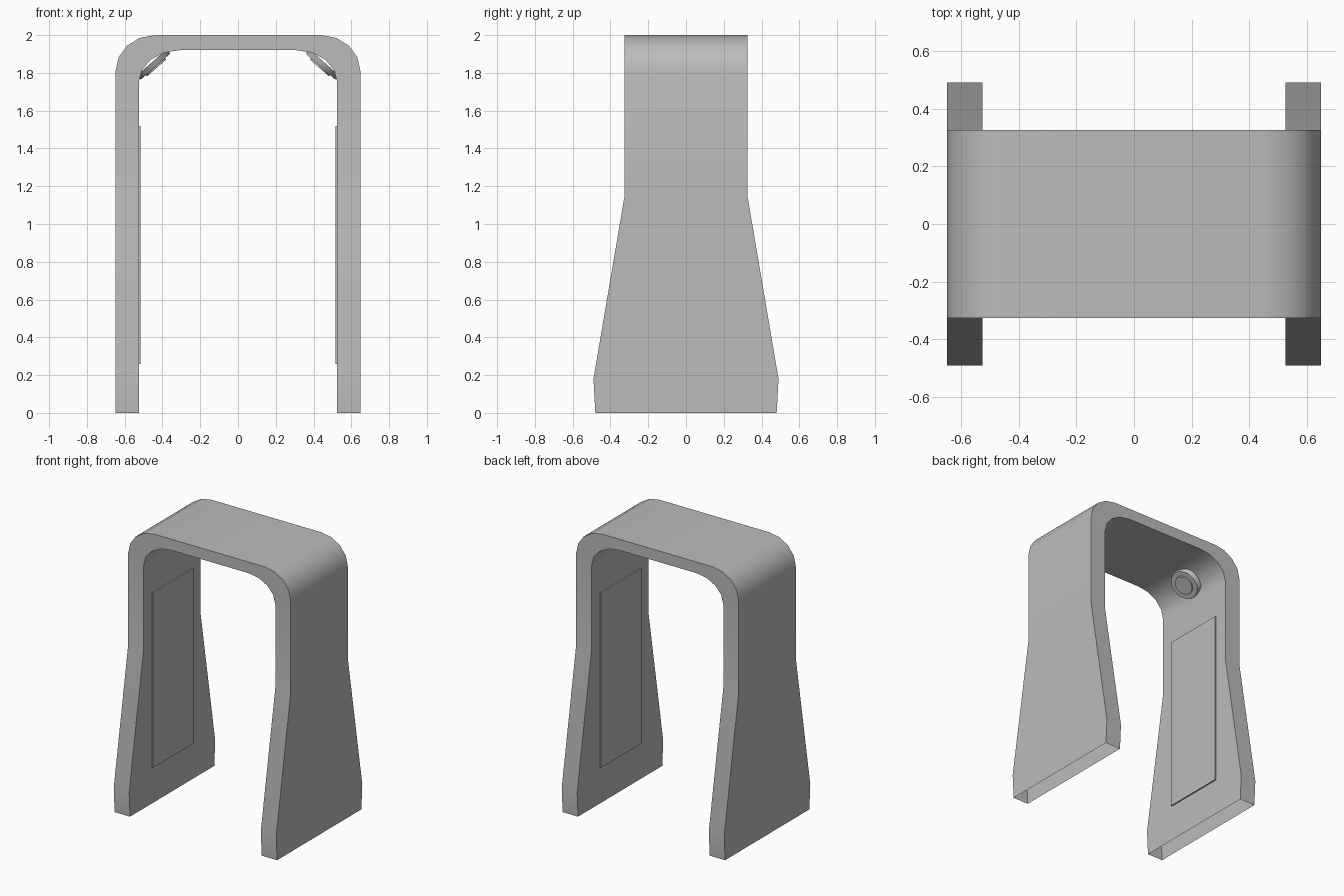
import bpy, bmesh, math
from mathutils import Vector

if "Cube" in bpy.data.objects:
    bpy.data.objects.remove(bpy.data.objects["Cube"])

grey = bpy.data.materials.new("plain grey")
grey.diffuse_color = (0.5, 0.5, 0.5, 1)
grey.use_nodes = True
grey.node_tree.nodes["Principled BSDF"].inputs["Base Color"].default_value = grey.diffuse_color


def finish(bm, name, smooth=True):
    mesh = bpy.data.meshes.new(name)
    bm.to_mesh(mesh)
    bm.free()
    obj = bpy.data.objects.new(name, mesh)
    bpy.context.collection.objects.link(obj)
    mesh.materials.append(grey)
    if smooth:
        bpy.ops.object.select_all(action='DESELECT')
        obj.select_set(True)
        bpy.context.view_layer.objects.active = obj
        bpy.ops.object.shade_smooth_by_angle(angle=math.radians(35))
    return obj


def corner(cx, cz, rx, rz, n=4):
    return [(cx + rx * math.cos(math.pi / 2 * i / n),
             cz + rz * math.sin(math.pi / 2 * i / n)) for i in range(n + 1)]


# Arch: paired outer and inner paths, with flared legs and open feet
leg = [0, 0.18, 1.15]
outer = [(0.648, z) for z in leg] + corner(0.44, 1.81, 0.208, 0.19)
inner = [(0.525, z) for z in leg] + corner(0.31, 1.75, 0.215, 0.17)
depth = [0.48, 0.49, 0.325] + [0.325] * 5


def both_sides(path):
    return path + [(-x, z) for x, z in reversed(path)]


outer, inner = both_sides(outer), both_sides(inner)
depth = depth + depth[::-1]
bm = bmesh.new()
rings = []
for (ox, oz), (ix, iz), d in zip(outer, inner, depth):
    rings.append([bm.verts.new(p) for p in
                  ((ox, -d, oz), (ox, d, oz), (ix, d, iz), (ix, -d, iz))])
for a, b in zip(rings, rings[1:]):
    for k in range(4):
        m = (k + 1) % 4
        bm.faces.new((a[k], a[m], b[m], b[k]))
finish(bm, "arch_frame")

for side, label in ((-1, "left"), (1, "right")):
    # Thin panel on the inside of each leg
    bm = bmesh.new()
    bmesh.ops.create_cube(bm, size=1)
    for v in bm.verts:
        v.co = Vector((side * 0.52 + v.co.x * 0.0098, v.co.y * 0.46, 0.89 + v.co.z * 1.26))
    finish(bm, label + "_inner_panel", False)

    # Round lamp set diagonally in each upper corner
    aim = Vector((-side * 0.66, 0, -0.75)).normalized()
    face = Vector((side * 0.437, 0, 1.833))
    turn = aim.to_track_quat('Z', 'Y').to_matrix().to_4x4()
    for part, r_back, r_front, start, end in (
            ("lamp_rim", 0.115, 0.102, -0.03, 0.0),
            ("lamp_lens", 0.07, 0.066, -0.01, 0.009)):
        bm = bmesh.new()
        bmesh.ops.create_cone(bm, cap_ends=True, segments=24, radius1=r_back,
                              radius2=r_front, depth=end - start)
        bm.transform(turn)
        bmesh.ops.translate(bm, verts=bm.verts, vec=face + aim * (start + end) / 2)
        finish(bm, label + "_" + part)
